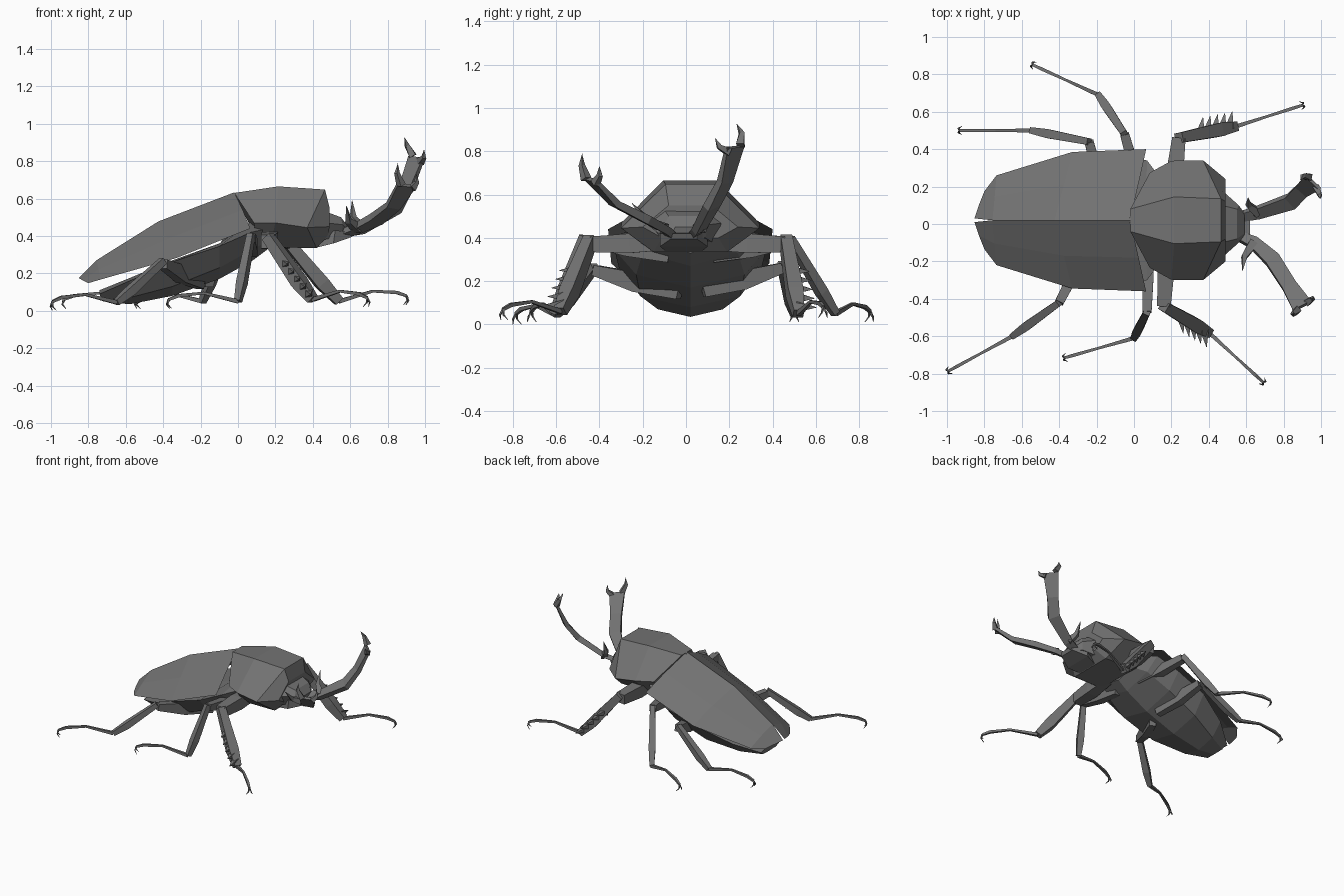
import bpy
import bmesh
from mathutils import Vector as V

AXIS = 0.02  # body midline

cube = bpy.data.objects.get("Cube")
if cube:
    bpy.data.objects.remove(cube, do_unlink=True)

grey = bpy.data.materials.new("dark_grey_shell")
grey.use_nodes = True
grey.diffuse_color = (0.17, 0.17, 0.17, 1)
grey.node_tree.nodes["Principled BSDF"].inputs["Base Color"].default_value = grey.diffuse_color


def finish(name, bm):
    bmesh.ops.recalc_face_normals(bm, faces=bm.faces)
    mesh = bpy.data.meshes.new(name)
    bm.to_mesh(mesh)
    bm.free()
    mesh.materials.append(grey)
    ob = bpy.data.objects.new(name, mesh)
    bpy.context.collection.objects.link(ob)


def skin(bm, rings, closed=True):
    """Bridge successive rings of points, capping closed ones."""
    loops = [[bm.verts.new(p) for p in ring] for ring in rings]
    n = len(loops[0])
    for a, b in zip(loops, loops[1:]):
        for i in range(n if closed else n - 1):
            j = (i + 1) % n
            bm.faces.new((a[i], a[j], b[j], b[i]))
    if closed:
        bm.faces.new(loops[0][::-1])
        bm.faces.new(loops[-1])


def body(name, halves, axis=AXIS):
    """Loft half sections (x, offset, z) mirrored about the midline."""
    rings = []
    for half in halves:
        left = [(x, axis + d, z) for x, d, z in half]
        right = [(x, axis - d, z) for x, d, z in reversed(half) if d > 0]
        rings.append(left + right)
    bm = bmesh.new()
    skin(bm, rings)
    finish(name, bm)


def bar(bm, pts, sizes, side=None):
    """Four-sided tapering bar; sizes are (half width, half height)."""
    pts = [V(p) for p in pts]
    rings = []
    for i, p in enumerate(pts):
        t = (pts[min(i + 1, len(pts) - 1)] - pts[max(i - 1, 0)]).normalized()
        s = V(side) if side else t.cross(V((0, 0, 1)))
        s = (s - t * s.dot(t)).normalized()
        u = s.cross(t)
        w, h = sizes[i] if isinstance(sizes[i], tuple) else (sizes[i], sizes[i])
        rings.append([p + s * w * a + u * h * b for a, b in ((1, 1), (-1, 1), (-1, -1), (1, -1))])
    skin(bm, rings)


def hook(bm, base, tip, bulge, r):
    base, tip = V(base), V(tip)
    mid = base.lerp(tip, 0.5) + V(bulge)
    bar(bm, (base, mid, tip), (r, r * 0.6, 0.001))


# Pronotum, head and jaw
body("pronotum", [
    [(-.02, .06, .63), (.085, .255, .47), (.10, .16, .38)],
    [(.215, .125, .665), (.20, .318, .47), (.17, .18, .34)],
    [(.465, .115, .648), (.37, .32, .445), (.42, .17, .335)],
    [(.49, .10, .55), (.49, .22, .45), (.48, .13, .40)]])
body("head", [
    [(.47, .10, .53), (.47, .18, .47), (.46, .12, .38)],
    [(.55, .08, .50), (.56, .10, .46), (.55, .09, .40)],
    [(.59, .05, .45), (.59, .06, .43), (.58, .05, .40)]], 0)
body("jaw", [
    [(.41, .07, .40), (.41, .08, .335)],
    [(.52, .11, .43), (.51, .11, .36)],
    [(.62, .06, .42), (.61, .06, .395)]], -.01)

# Abdomen and thorax underside, flat under the wing cases
body("abdomen", [
    [(-.74, 0, .11), (-.74, .12, .09), (-.73, .08, .06), (-.72, 0, .05)],
    [(-.58, 0, .175), (-.58, .24, .16), (-.58, .15, .07), (-.58, 0, .035)],
    [(-.35, 0, .27), (-.35, .33, .262), (-.35, .23, .13), (-.35, 0, .08)],
    [(-.10, 0, .36), (-.10, .35, .345), (-.10, .25, .23), (-.10, 0, .17)],
    [(.06, 0, .47), (.07, .32, .42), (.08, .22, .33), (.08, 0, .27)],
    [(.14, 0, .50), (.16, .20, .44), (.16, .15, .37), (.16, 0, .33)]])

# Wing cases: nearly flat plates from seam to rim along each station
stations = [
    [(-.02, 0, .633), (.025, .20, .54), (.065, .38, .44)],
    [(-.425, 0, .478), (-.375, .19, .385), (-.33, .365, .282)],
    [(-.757, 0, .27), (-.745, .125, .222), (-.735, .24, .167)],
    [(-.853, .010, .175), (-.83, .08, .163), (-.80, .155, .148)]]
for label, sign in (("left", 1), ("right", -1)):
    bm = bmesh.new()
    skin(bm, [[(x, AXIS + sign * d, z) for x, d, z in row] for row in stations], False)
    finish("wing_case_" + label, bm)

# Scutellum between the wing cases
bm = bmesh.new()
bar(bm, ((-.03, AXIS, .615), (.06, AXIS, .60)), ((.01, .01), (.07, .02)))
finish("scutellum", bm)


def horn(name, path, spread, tips, tooth):
    """Forked horn: a thin bent blade flaring into two hooks, with a base tooth."""
    bm = bmesh.new()
    s = V(spread).normalized()
    bar(bm, path, ((.020, .016), (.032, .018), (.042, .020), (.040, .016), (.055, .009)), s)
    end = V(path[-1])
    for k, tip in zip((1, -1), tips):
        hook(bm, end + s * k * .036 - V((0, 0, .008)), tip, s * k * .018, .018)
    hook(bm, path[1], tooth, (-.02, 0, -.02), .025)
    finish(name, bm)


horn("left_horn",
     [(.53, .03, .41), (.66, .06, .44), (.84, .12, .55), (.90, .18, .66), (.955, .225, .82)],
     (-.05, .07, .04), [(.89, .235, .925), (.995, .135, .86)], (.61, .14, .59))
horn("right_horn",
     [(.53, -.05, .40), (.64, -.10, .44), (.74, -.19, .49), (.83, -.33, .56), (.90, -.44, .67)],
     (-.09, -.07, .03), [(.855, -.48, .79), (.955, -.40, .73)], (.58, -.25, .56))


def leg(name, hip, knee, ankle, foot, thick, belly, spines=0):
    """Femur with a swollen middle, tibia, arched tarsus and paired claws."""
    hip, knee, ankle, foot = map(V, (hip, knee, ankle, foot))
    bm = bmesh.new()
    bar(bm, (hip, hip.lerp(knee, .5), knee), (thick * .8, (thick, belly), thick * .8))
    bar(bm, (knee + V((0, 0, thick * .6)), knee.lerp(ankle, .7), ankle),
        (thick * .6, thick * .8, thick * .55))
    rise = V((0, 0, .065))
    bar(bm, (ankle, ankle.lerp(foot, .5) + rise, ankle.lerp(foot, .86) + rise, foot + V((0, 0, .05))),
        (.011, .007, .009, .007))
    run = (foot - ankle).normalized()
    across = run.cross(V((0, 0, 1)))
    for k in (-1, 1):
        hook(bm, foot + V((0, 0, .05)), foot + across * k * .022 - run * .01, run * .014, .006)
    # Comb of spines along the outer tibia
    out = V((0, 1 if knee.y > 0 else -1, .15))
    for i in range(spines):
        p = knee.lerp(ankle, .38 + .13 * i)
        bar(bm, (p, p + out * .085 + (ankle - knee) * .05), (.024, .001))
    finish(name, bm)


leg("front_left_leg", (.20, .12, .38), (.24, .46, .37), (.54, .52, .05), (.90, .635, .03), .045, .045, 5)
leg("front_right_leg", (.18, -.08, .38), (.16, -.44, .37), (.40, -.58, .06), (.69, -.845, .02), .045, .045, 5)
leg("middle_left_leg", (.05, .12, .31), (-.05, .48, .38), (-.19, .69, .05), (-.54, .85, .01), .03, .035)
leg("middle_right_leg", (.08, -.08, .31), (.07, -.47, .39), (.00, -.61, .05), (-.37, -.715, .01), .03, .035)
leg("hind_left_leg", (-.15, .08, .15), (-.24, .44, .26), (-.55, .50, .05), (-.93, .50, .01), .03, .045)
leg("hind_right_leg", (-.20, -.03, .14), (-.40, -.42, .25), (-.65, -.60, .045), (-.99, -.785, 0), .03, .045)
